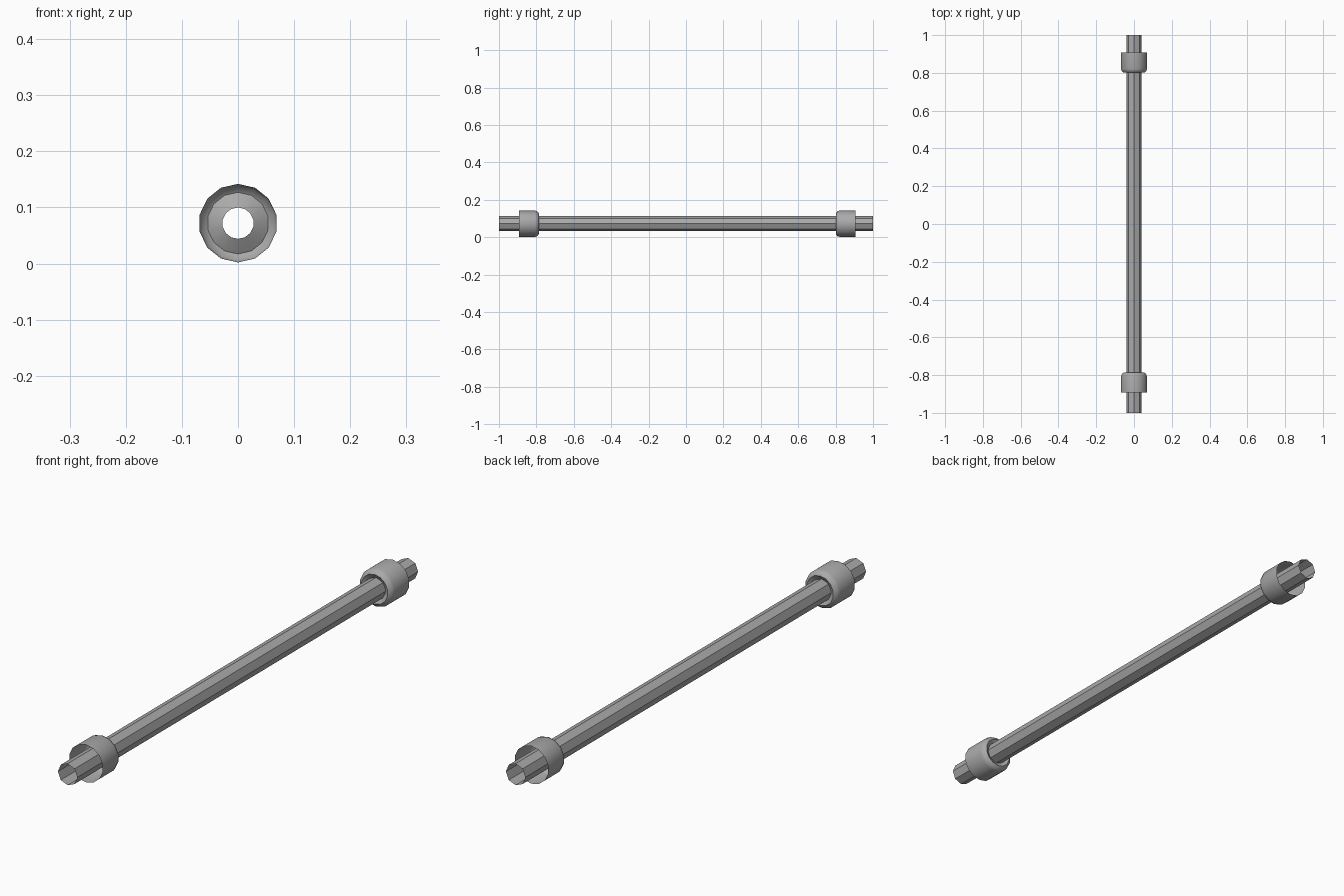
import bpy, bmesh
from math import sin, cos, pi, radians

cube = bpy.data.objects.get("Cube")
if cube:
    bpy.data.objects.remove(cube)

AXIS_Z = 0.072

steel = bpy.data.materials.new("grey steel")
steel.use_nodes = True
grey = (0.4, 0.4, 0.4, 1)
steel.diffuse_color = grey
steel.node_tree.nodes["Principled BSDF"].inputs["Base Color"].default_value = grey


def lathe(name, profile, sides, smooth=None):
    """Open shell turned about the y axis from (radius, y) points."""
    bm = bmesh.new()
    rings = []
    for r, y in profile:
        angles = [2 * pi * i / sides for i in range(sides)]
        rings.append([bm.verts.new((r * sin(a), y, AXIS_Z + r * cos(a))) for a in angles])
    for a, b in zip(rings, rings[1:]):
        for i in range(sides):
            j = (i + 1) % sides
            bm.faces.new((a[i], a[j], b[j], b[i]))
    bmesh.ops.recalc_face_normals(bm, faces=bm.faces)
    # Turn the shell so that its outer wall faces away from the axis
    bm.normal_update()
    wall = bm.faces[0] if hasattr(bm.faces, "ensure_lookup_table") and not bm.faces.ensure_lookup_table() else None
    c = wall.calc_center_median()
    if wall.normal.x * c.x + wall.normal.z * (c.z - AXIS_Z) < 0:
        bmesh.ops.reverse_faces(bm, faces=bm.faces)
    mesh = bpy.data.meshes.new(name)
    bm.to_mesh(mesh)
    bm.free()
    mesh.materials.append(steel)
    obj = bpy.data.objects.new(name, mesh)
    bpy.context.collection.objects.link(obj)
    if smooth:
        bpy.ops.object.select_all(action="DESELECT")
        obj.select_set(True)
        bpy.context.view_layer.objects.active = obj
        bpy.ops.object.shade_smooth_by_angle(angle=radians(smooth))
    return obj


# Long open eight-sided tube
lathe("tube", [(0.04, -1), (0.04, 1)], 8)

# Cup-shaped collars, open to the ends, with a dished inner face
for name, side, outer, inner in (("front_collar", -1, 0.893, 0.787),
                                 ("back_collar", 1, 0.907, 0.801)):
    profile = [(0.07, outer), (0.07, inner + 0.02), (0.066, inner + 0.007),
               (0.055, inner), (0.052, inner + 0.002), (0.028, inner + 0.016)]
    lathe(name, [(r, side * y) for r, y in profile], 14, smooth=50)
